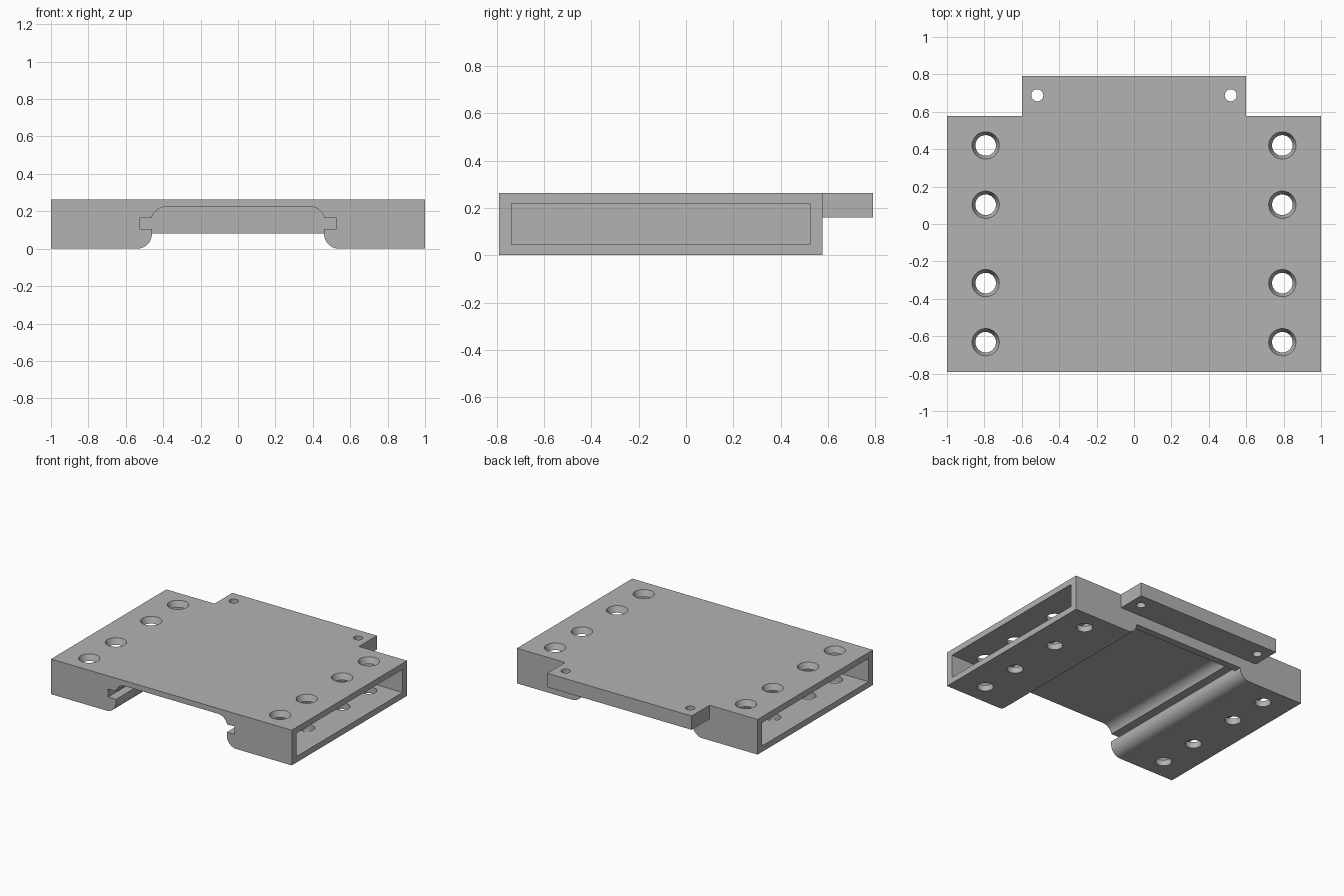
import bpy, bmesh, math
from mathutils import Matrix, Vector

cube = bpy.data.objects.get("Cube")
if cube:
    bpy.data.objects.remove(cube, do_unlink=True)

TOP = 0.264
FRONT, BLOCK_BACK, TAB_BACK = -0.79, 0.578, 0.79
WALL = 0.053
HOLE_X, HOLE_YS = 0.793, (0.42, 0.103, -0.316, -0.632)

metal = bpy.data.materials.new("plain grey")
metal.use_nodes = True
metal.diffuse_color = (0.45, 0.45, 0.45, 1)
metal.node_tree.nodes["Principled BSDF"].inputs["Base Color"].default_value = (0.45, 0.45, 0.45, 1)


def make_object(name, bm):
    bmesh.ops.recalc_face_normals(bm, faces=bm.faces)
    mesh = bpy.data.meshes.new(name)
    bm.to_mesh(mesh)
    bm.free()
    mesh.materials.append(metal)
    obj = bpy.data.objects.new(name, mesh)
    bpy.context.collection.objects.link(obj)
    return obj


def box(name, low, high):
    bm = bmesh.new()
    low, high = Vector(low), Vector(high)
    size = Matrix.Diagonal((*(high - low), 1))
    bmesh.ops.create_cube(bm, size=1, matrix=Matrix.Translation((low + high) / 2) @ size)
    return make_object(name, bm)


def lathe(name, profile, x, y, sides=40):
    """Solid of revolution from (radius, z) points, standing at x, y."""
    bm = bmesh.new()
    rings = [[bm.verts.new((x + r * math.cos(math.tau * i / sides),
                            y + r * math.sin(math.tau * i / sides), z))
              for i in range(sides)] for r, z in profile]
    for a, b in zip(rings, rings[1:]):
        for i in range(sides):
            j = (i + 1) % sides
            bm.faces.new((a[i], a[j], b[j], b[i]))
    bm.faces.new(rings[0][::-1])
    bm.faces.new(rings[-1])
    return make_object(name, bm)


def combine(target, tool, operation):
    """Apply a boolean to the target and remove the tool."""
    mod = target.modifiers.new(operation.lower(), "BOOLEAN")
    mod.operation, mod.solver, mod.object = operation, "EXACT", tool
    bpy.context.view_layer.objects.active = target
    bpy.ops.object.modifier_apply(modifier=mod.name)
    bpy.data.objects.remove(tool, do_unlink=True)


def arc(cx, cz, radius, start, end, steps=12):
    angles = [math.radians(start + (end - start) * i / steps) for i in range(steps + 1)]
    return [(cx + radius * math.cos(a), cz + radius * math.sin(a)) for a in angles]


# Main block: mirrored cross-section with a rounded, slotted channel below
half = [(1, TOP), (1, 0)]
half += arc(0.54, 0.08, 0.08, 270, 180)
half += [(0.46, 0.105), (0.526, 0.105), (0.526, 0.165)]
half += arc(0.385, 0.144, 0.08, 15, 90)
outline = half + [(-x, z) for x, z in reversed(half)]
bm = bmesh.new()
face = bm.faces.new([bm.verts.new((x, FRONT, z)) for x, z in outline])
sweep = bmesh.ops.extrude_face_region(bm, geom=[face])
bmesh.ops.translate(bm, vec=(0, BLOCK_BACK - FRONT, 0),
                    verts=[v for v in sweep["geom"] if isinstance(v, bmesh.types.BMVert)])
body = make_object("mounting_block", bm)

# Stop wall closing the back of the channel, and the rear tab
combine(body, box("stop_wall", (-0.55, BLOCK_BACK - WALL, 0.08), (0.55, BLOCK_BACK, 0.24)), "UNION")
combine(body, box("rear_tab", (-0.6, BLOCK_BACK - 0.02, 0.16), (0.6, TAB_BACK, TOP)), "UNION")

for side in (-1, 1):
    # Hollow side pocket, open at the outer end
    xs = sorted((side * 0.58, side * 1.1))
    combine(body, box("pocket_cutter", (xs[0], FRONT + WALL, 0.045),
                      (xs[1], BLOCK_BACK - WALL, 0.219)), "DIFFERENCE")
    # Countersunk holes through top and bottom
    for y in HOLE_YS:
        drill = [(0.055, -0.1), (0.055, 0.219), (0.073, TOP), (0.091, TOP + 0.045)]
        combine(body, lathe("countersink_cutter", drill, side * HOLE_X, y), "DIFFERENCE")
    # Small tab hole
    combine(body, lathe("tab_hole_cutter", [(0.032, 0), (0.032, 0.4)], side * 0.517, 0.688), "DIFFERENCE")

# Smooth the curved surfaces, keep the edges crisp
bpy.ops.object.select_all(action="DESELECT")
body.select_set(True)
bpy.context.view_layer.objects.active = body
bpy.ops.object.shade_smooth_by_angle(angle=math.radians(20))
